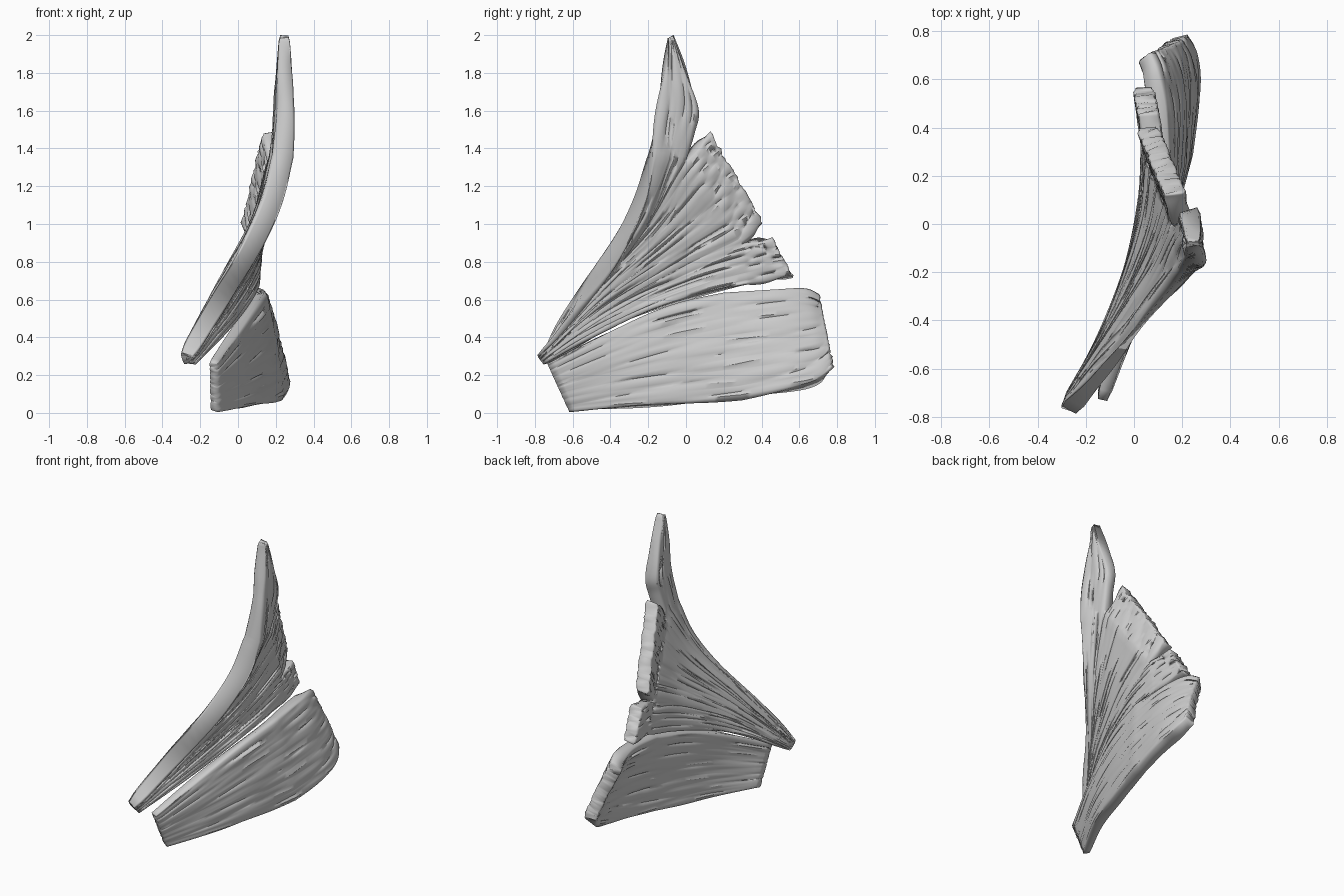
import bpy, bmesh, math, random
from mathutils import Vector

if "Cube" in bpy.data.objects:
    bpy.data.objects.remove(bpy.data.objects["Cube"])

random.seed(4)


def sample(pts, n):
    """Catmull-Rom samples through a few control points."""
    p = [Vector(q) for q in pts]
    p = [2 * p[0] - p[1]] + p + [2 * p[-1] - p[-2]]
    out = []
    for i in range(n + 1):
        f = i / n * (len(p) - 3)
        k = min(int(f), len(p) - 4)
        t = f - k
        a, b, c, d = p[k:k + 4]
        out.append(0.5 * (2 * b + (c - a) * t + (2 * a - 5 * b + 4 * c - d) * t * t
                          + (3 * b - a - 3 * c + d) * t ** 3))
    return out


def border(base, tip):
    return sample(base, 26) + sample(tip, 26)[1:]


def add_blade(bm, low, high, cols, thick, bulge=0.0, ragged=0.005):
    """Ruled sheet between two borders, with shallow grain running to the tip.
    thick(u, t) gives the local thickness, kept as a vertex weight."""
    weights = bm.verts.layers.deform.verify()
    phase = [random.uniform(0, 6.28) for _ in range(cols + 1)]
    rows = []
    for i, (a, b) in enumerate(zip(low, high)):
        u = i / (len(low) - 1)
        grain = min(0.005, 0.3 * (b - a).length / cols)
        row = []
        for j in range(cols + 1):
            t = j / cols
            q = a.lerp(b, t)
            inner = 0 if j in (0, cols) else 1
            q.x += bulge * 4 * t * (1 - t) * math.sin(math.pi * min(1, u * 1.1) / 1.3)
            q.x += inner * grain * math.sin(phase[j] + u * 11)
            if i == len(low) - 1:
                q += inner * random.uniform(-ragged, ragged) * (low[-1] - low[-2]).normalized()
            v = bm.verts.new(q)
            v[weights][0] = thick(u, t) / MAX_THICK
            row.append(v)
        rows.append(row)
    for r, s in zip(rows, rows[1:]):
        for j in range(cols):
            bm.faces.new((r[j], s[j], s[j + 1], r[j + 1]))


def finish(bm, name):
    bmesh.ops.remove_doubles(bm, verts=bm.verts, dist=0.0004)
    bmesh.ops.recalc_face_normals(bm, faces=bm.faces)
    weights = bm.verts.layers.deform.verify()
    for v in bm.verts:
        if v.is_boundary:
            v[weights][0] *= 0.8
    me = bpy.data.meshes.new(name)
    ob = bpy.data.objects.new(name, me)
    ob.vertex_groups.new(name="thickness")
    bm.to_mesh(me)
    bm.free()
    bpy.context.collection.objects.link(ob)
    m = ob.modifiers.new("thickness", 'SOLIDIFY')
    m.thickness, m.offset, m.vertex_group = MAX_THICK, 0, "thickness"
    bpy.context.view_layer.objects.active = ob
    ob.select_set(True)
    bpy.ops.object.shade_smooth_by_angle(angle=math.radians(40))
    ob.select_set(False)


MAX_THICK = 0.2


def front_thick(u, t):
    # heavier leading edge, slim at the root and the point
    return 0.085 + 0.04 * t * math.sin(math.pi * min(1, u * 1.4)) - 0.03 * max(0, u - 0.8) * 5


def wing_thick(u, t):
    return 0.085


def lower_thick(u, t):
    return 0.05 + 0.035 * min(1, u * 2.5)


# Upper wing: three feathers sharing one root, split at two notches
notch1, notch2 = (.20, -.005, 1.34), (.09, .29, .89)
seam1 = [(-.27, -.765, .295), (-.06, -.45, .70), (.11, -.20, 1.02), notch1]
seam2 = [(-.265, -.755, .28), (-.07, -.40, .56), (.06, 0, .78), notch2]
leading = border([(-.27, -.77, .31), (-.115, -.585, .57), (.06, -.385, .85),
                  (.185, -.25, 1.12), (.24, -.19, 1.36)],
                 [(.24, -.19, 1.36), (.25, -.155, 1.6), (.25, -.122, 1.8), (.245, -.09, 1.985)])
bottom = border([(-.255, -.74, .26), (-.125, -.50, .40), (-.005, -.20, .535), (.06, .10, .63), (.07, .32, .68)],
                [(.07, .32, .68), (.04, .567, .722)])
bm = bmesh.new()
add_blade(bm, border(seam1, [notch1, (.22, .035, 1.49), (.23, .058, 1.61), (.24, .0, 1.81), (.245, -.07, 1.998)]),
          leading, 14, front_thick, ragged=0.0)
add_blade(bm, border(seam2, [notch2, (.055, .40, 1.0)]),
          border(seam1, [notch1, (.185, .07, 1.43), (.17, .125, 1.485)]), 34, wing_thick)
add_blade(bm, bottom, border(seam2, [notch2, (.075, .37, .915), (.06, .455, .922)]), 18, wing_thick)
finish(bm, "upper_wing")

# Lower wing: one broad feather with a blunt curled end
bm = bmesh.new()
add_blade(bm,
          border([(-.125, -.61, .01), (.03, -.3, .03), (.12, 0, .05), (.20, .3, .075)],
                 [(.20, .3, .075), (.235, .55, .12), (.225, .70, .165), (.19, .775, .24)]),
          border([(-.13, -.73, .265), (-.02, -.40, .43), (.06, -.10, .55), (.11, .20, .625)],
                 [(.11, .20, .625), (.10, .45, .65), (.07, .61, .645), (.04, .69, .605)]),
          36, lower_thick, 0.015)
finish(bm, "lower_wing")
